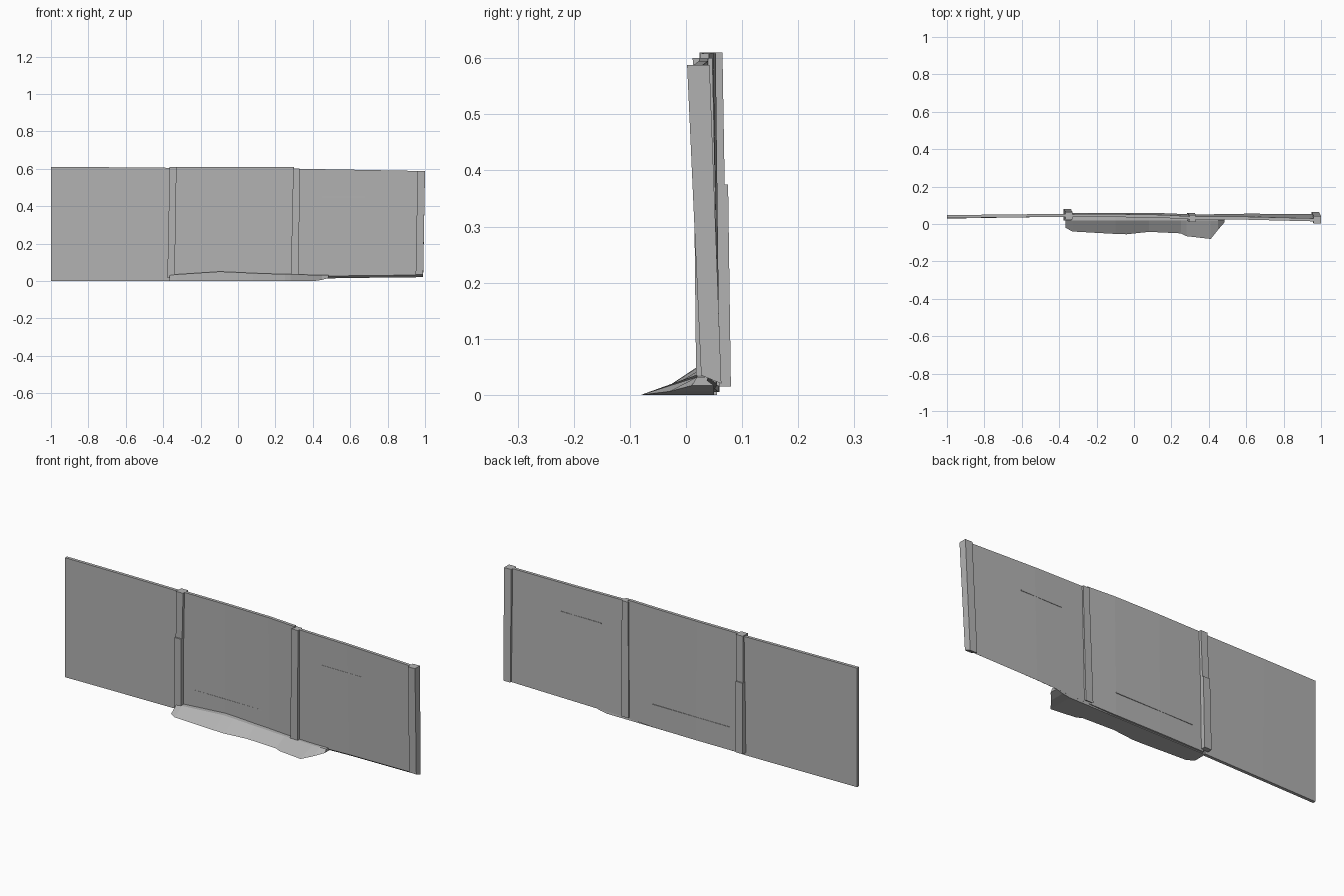
import bpy
import bmesh

cube = bpy.data.objects.get("Cube")
if cube:
    bpy.data.objects.remove(cube)

grey = bpy.data.materials.new("plain grey")
grey.use_nodes = True
colour = (0.45, 0.45, 0.45, 1)
grey.diffuse_color = colour
grey.node_tree.nodes["Principled BSDF"].inputs["Base Color"].default_value = colour


def loft(name, sections):
    """Bridge equal rings of points and cap both ends."""
    bm = bmesh.new()
    rings = [[bm.verts.new(p) for p in ring] for ring in sections]
    n = len(rings[0])
    for a, b in zip(rings, rings[1:]):
        for i in range(n):
            j = (i + 1) % n
            bm.faces.new((a[i], a[j], b[j], b[i]))
    bm.faces.new(rings[0])
    bm.faces.new(rings[-1])
    bmesh.ops.recalc_face_normals(bm, faces=bm.faces)
    mesh = bpy.data.meshes.new(name)
    bm.to_mesh(mesh)
    bm.free()
    mesh.materials.append(grey)
    obj = bpy.data.objects.new(name, mesh)
    bpy.context.collection.objects.link(obj)
    return obj


def panel(name, stations, thick=0.016, chamfer=0.0):
    """Leaning slab; station = x, front y low, front y high, z low, z high."""
    loft(name, [[(x, yl, zl + chamfer), (x, yl + thick, zl),
                 (x, yh + thick, zh), (x, yh, zh)]
                for x, yl, yh, zl, zh in stations])


def post(name, low, high, drop=0.0):
    """Leaning post; each end = x0, x1, y0, y1, z, with a sloped foot."""
    def ring(x0, x1, y0, y1, z, d):
        return [(x0, y0, z), (x1, y0, z), (x1, y1, z - d), (x0, y1, z - d)]
    loft(name, [ring(*low, drop), ring(*high, 0)])


# Wall panels
panel("left_panel", [(-1, .029, .031, 0, .61), (-.7, .034, .035, 0, .608),
                     (-.36, .039, .038, 0, .605)])
panel("middle_panel", [(-.35, .042, .036, .005, .61), (-.1, .044, .037, .005, .61),
                       (.15, .042, .033, .005, .61), (.3, .036, .025, .01, .608)])
panel("right_panel", [(.3, .034, .024, .01, .6), (.6, .039, .023, .016, .595),
                      (.97, .038, .014, .02, .588)], chamfer=.012)

# Posts
post("left_post_lower", (-.377, -.337, .02, .08, .015), (-.372, -.334, .018, .075, .375))
post("left_post_upper", (-.37, -.334, .025, .069, .37), (-.367, -.328, .024, .065, .61))
post("middle_post", (.283, .325, .018, .06, .035), (.295, .33, .012, .047, .6), .02)
post("right_post", (.95, .99, .027, .063, .035), (.96, 1, .002, .042, .588), .015)

# Ground skirt: x, toe y, crest height
toe = [(-.365, -.02, .03), (-.33, -.04, .035), (-.1, -.053, .05), (-.04, -.055, .048),
       (.08, -.042, .042), (.25, -.05, .036), (.28, -.065, .036), (.41, -.08, .032),
       (.45, -.03, .032), (.485, .01, .032)]
loft("ground_skirt", [[(x, y, max(0, (x - .43) * .3)), (x, .05, max(0, (x - .43) * .3)),
                       (x, .045, z), (x, .02, z)] for x, y, z in toe])

# Thin seams on both faces of the panels
for name, x0, x1, z, y0, y1 in [("middle_seam", -.29, .15, .12, .041, .06),
                                ("right_seam", .45, .68, .448, .026, .044)]:
    post(name, (x0, x1, y0, y1, z - .003), (x0, x1, y0, y1, z + .003))
